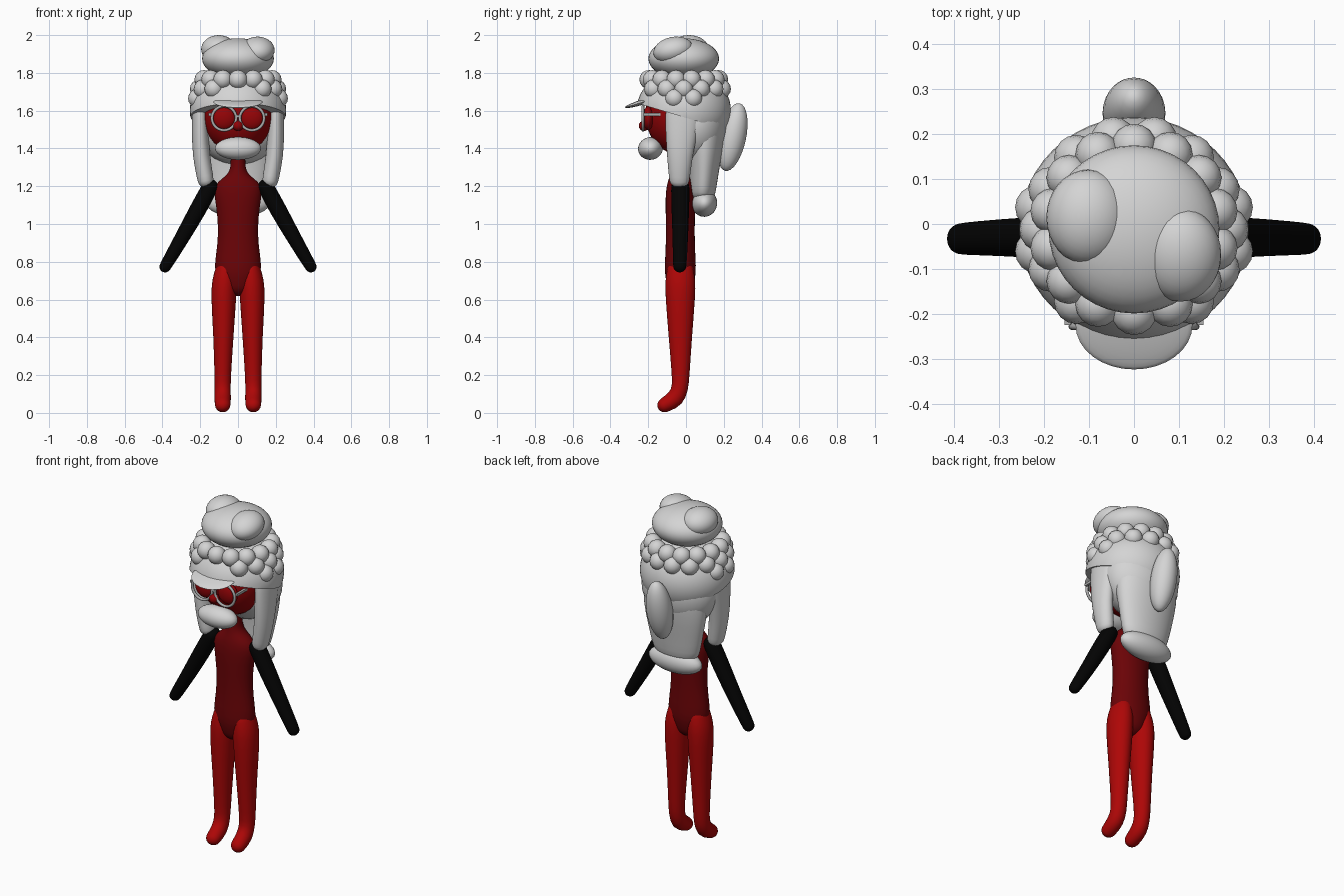
import bpy, bmesh, math
from mathutils import Vector, Matrix

cube = bpy.data.objects.get("Cube")
if cube:
    bpy.data.objects.remove(cube, do_unlink=True)


def material(name, r, g, b):
    m = bpy.data.materials.new(name)
    m.use_nodes = True
    m.diffuse_color = (r, g, b, 1)
    m.node_tree.nodes["Principled BSDF"].inputs["Base Color"].default_value = (r, g, b, 1)
    return m


WHITE = material("hair_white", 0.66, 0.66, 0.66)
GREY = material("frame_grey", 0.42, 0.42, 0.42)
RED = material("leg_red", 0.42, 0.002, 0.002)
FACE = material("face_red", 0.29, 0.001, 0.002)
DARK = material("body_dark_red", 0.145, 0.001, 0.002)
BLACK = material("sleeve_black", 0.001, 0.001, 0.001)


def finish(name, bm, mat):
    bmesh.ops.recalc_face_normals(bm, faces=bm.faces)
    mesh = bpy.data.meshes.new(name)
    bm.to_mesh(mesh)
    bm.free()
    mesh.materials.append(mat)
    ob = bpy.data.objects.new(name, mesh)
    bpy.context.collection.objects.link(ob)
    bpy.ops.object.select_all(action='DESELECT')
    ob.select_set(True)
    bpy.context.view_layer.objects.active = ob
    bpy.ops.object.shade_smooth_by_angle(angle=math.radians(50))
    return ob


def ball_mesh(center, radii, tilt=0, segs=32):
    """Ellipsoid, tilted about x."""
    bm = bmesh.new()
    mat = (Matrix.Translation(center) @ Matrix.Rotation(math.radians(tilt), 4, 'X')
           @ Matrix.Diagonal((*radii, 1)))
    bmesh.ops.create_uvsphere(bm, u_segments=segs, v_segments=segs // 2, radius=1, matrix=mat)
    return bm


def ball(name, mat, center, radii, tilt=0, segs=32):
    return finish(name, ball_mesh(center, radii, tilt, segs), mat)


def box(name, mat, center, size):
    bm = bmesh.new()
    bmesh.ops.create_cube(bm, size=1, matrix=Matrix.Translation(center) @ Matrix.Diagonal((*size, 1)))
    return finish(name, bm, mat)


def tube(name, mat, path, ref, segs=24):
    """Rounded tube through (x, y, z, radius along ref, radius across ref)."""
    pts = [Vector(p[:3]) for p in path]
    tangents = [(pts[min(i + 1, len(pts) - 1)] - pts[max(i - 1, 0)]).normalized()
                for i in range(len(pts))]
    rings = [(p, t, row[3], row[4]) for p, t, row in zip(pts, tangents, path)]

    def cap(ring, sign):
        p, t, a, b = ring
        steps = [math.radians(d) for d in (25, 50, 70, 85)]
        return [(p + t * sign * min(a, b) * math.sin(s), t, a * math.cos(s), b * math.cos(s))
                for s in steps]

    rings = cap(rings[0], -1)[::-1] + rings + cap(rings[-1], 1)
    bm = bmesh.new()
    loops = []
    for p, t, a, b in rings:
        u = (Vector(ref) - t * t.dot(Vector(ref))).normalized()
        v = t.cross(u)
        loops.append([bm.verts.new(p + u * a * math.cos(k) + v * b * math.sin(k))
                      for k in (math.tau * i / segs for i in range(segs))])
    for lo, hi in zip(loops, loops[1:]):
        for i in range(segs):
            j = (i + 1) % segs
            bm.faces.new((lo[i], lo[j], hi[j], hi[i]))
    bm.faces.new(loops[0])
    bm.faces.new(loops[-1])
    ob = finish(name, bm, mat)
    sub = ob.modifiers.new("smooth", 'SUBSURF')
    sub.levels = sub.render_levels = 1
    return ob


X, Y = (1, 0, 0), (0, 1, 0)

# Torso with neck
tube("torso", DARK, [(0, -.03, 1.42, .038, .04), (0, -.03, 1.32, .038, .043),
                     (0, -.03, 1.28, .044, .05), (0, -.03, 1.25, .07, .058),
                     (0, -.03, 1.225, .108, .067), (0, -.03, 1.18, .132, .077),
                     (0, -.03, 1.1, .116, .08), (0, -.03, .95, .101, .075),
                     (0, -.03, .82, .121, .081), (0, -.03, .74, .127, .085),
                     (0, -.03, .69, .095, .072)], X)

# Head, nose and beard
ball("head", FACE, (0, -.04, 1.58), (.185, .175, .21))
ball("nose", FACE, (0, -.222, 1.52), (.028, .028, .028), segs=16)
ball("beard", WHITE, (0, -.188, 1.40), (.122, .066, .06), tilt=12)

# Limbs, side locks, eyes and glasses halves
for side, s in (("left", 1), ("right", -1)):
    tube(side + "_leg", RED, [(s * .066, -.03, .76, .054, .07), (s * .072, -.03, .7, .066, .081),
                              (s * .076, -.03, .62, .068, .08), (s * .077, -.03, .4, .053, .062),
                              (s * .081, -.028, .2, .044, .047), (s * .081, -.03, .13, .042, .044),
                              (s * .081, -.053, .074, .044, .05), (s * .081, -.112, .042, .042, .04)], X)
    tube(side + "_arm", BLACK, [(s * .148, -.03, 1.195, .05, .044), (s * .21, -.03, 1.08, .047, .046),
                                (s * .3, -.03, .92, .041, .039), (s * .385, -.033, .775, .036, .032)], Y)
    tube(side + "_side_lock", WHITE, [(s * .2, -.01, 1.62, .1, .045), (s * .2, -.025, 1.48, .085, .045),
                                      (s * .195, -.033, 1.36, .068, .046),
                                      (s * .172, -.035, 1.235, .055, .044)], Y)
    ball(side + "_eye", FACE, (s * .074, -.2, 1.56), (.062, .03, .062))
    bpy.ops.mesh.primitive_torus_add(location=(s * .074, -.228, 1.56), rotation=(math.pi / 2, 0, 0),
                                     major_radius=.064, minor_radius=.008,
                                     major_segments=32, minor_segments=8)
    ring = bpy.context.object
    ring.name = side + "_glasses_ring"
    ring.data.materials.append(GREY)
    bpy.ops.object.shade_smooth()
    box(side + "_glasses_temple", GREY, (s * .148, -.15, 1.58), (.014, .15, .014))
box("glasses_bridge", GREY, (0, -.23, 1.57), (.03, .012, .012))

# Cap of hair with a slanted rim, and the brim
bm = ball_mesh((0, -.012, 1.6), (.255, .25, .22), segs=48)
bmesh.ops.bisect_plane(bm, geom=bm.verts[:] + bm.edges[:] + bm.faces[:],
                       plane_co=(0, -.26, 1.64), plane_no=(0, -.3, -1), clear_outer=True)
bmesh.ops.holes_fill(bm, edges=[e for e in bm.edges if e.is_boundary])
finish("hair_cap", bm, WHITE)
ball("brim", WHITE, (0, -.225, 1.647), (.13, .103, .014), tilt=17)

# Bun with two puffs on top
ball("bun", WHITE, (0, -.012, 1.875), (.19, .187, .108), segs=40)
ball("right_puff", WHITE, (-.102, .015, 1.925), (.093, .106, .075))
ball("left_puff", WHITE, (.104, -.068, 1.92), (.09, .106, .07), tilt=12)

# Back hair, its rolled end and the hanging tail
ball("hair_mass", WHITE, (0, .05, 1.53), (.228, .168, .22))
tube("back_hair", WHITE, [(0, .09, 1.55, .2, .125), (0, .1, 1.42, .198, .103),
                          (0, .097, 1.3, .175, .08), (0, .09, 1.18, .15, .07)], X)
ball("back_hair_end", WHITE, (0, .097, 1.11), (.168, .068, .072), tilt=-8)
ball("hanging_tail", WHITE, (0, .246, 1.46), (.07, .072, .183), tilt=-12)

# Rows of round curls: (height, ring radius, angles from the front between which they sit)
COUNT = 14
for row, (height, ring_r, start, end) in enumerate(((1.665, .22, 55, 125), (1.715, .205, 30, 180),
                                                    (1.765, .185, 0, 180))):
    for i in range(COUNT):
        a = math.tau * (i + .5 * (row % 2)) / COUNT
        from_front = math.degrees(math.acos(math.cos(a)))
        if start <= from_front <= end:
            ball(f"curl_{row}_{i}", WHITE, (ring_r * math.sin(a), -.012 - ring_r * math.cos(a), height),
                 (.05, .05, .05), segs=16)
